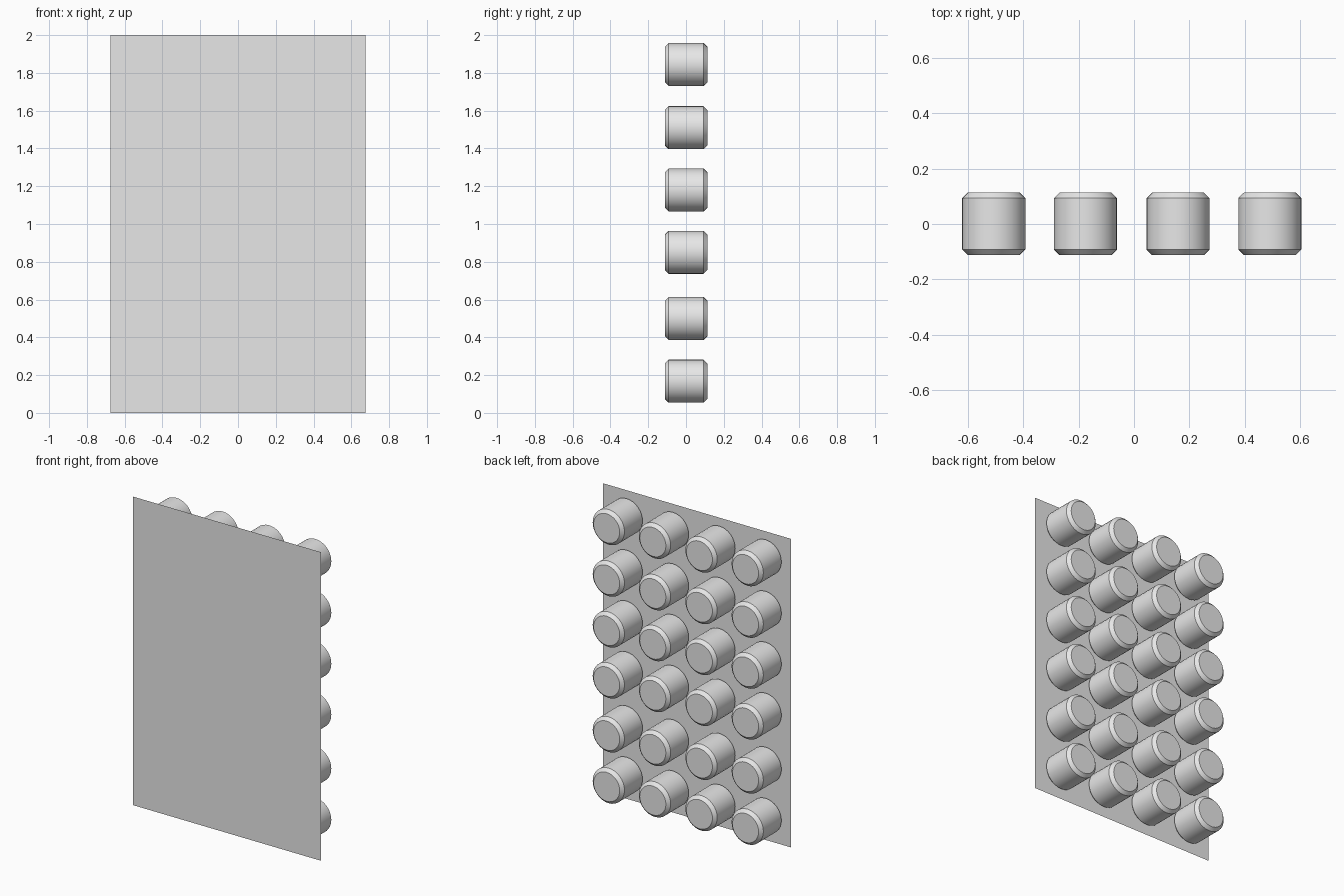
import bpy, bmesh
from math import radians
from mathutils import Matrix

old = bpy.data.objects.get("Cube")
if old:
    bpy.data.objects.remove(old, do_unlink=True)

# One plain grey for everything
GREY = (0.8, 0.8, 0.8, 1.0)
grey = bpy.data.materials.new("light_grey")
grey.use_nodes = True
grey.diffuse_color = GREY
for node in grey.node_tree.nodes:
    if node.type == 'BSDF_PRINCIPLED':
        node.inputs["Base Color"].default_value = GREY

WIDTH, HEIGHT = 1.35, 2.0
FRONT, BACK = -0.113, 0.113
RADIUS, CHAMFER = 0.114, 0.02
COLUMNS = (-0.506, -0.175, 0.159, 0.49)
ROWS = (0.168, 0.5, 0.85, 1.18, 1.51, 1.844)


def finish(bm, name):
    mesh = bpy.data.meshes.new(name)
    bm.to_mesh(mesh)
    bm.free()
    mesh.materials.append(grey)
    obj = bpy.data.objects.new(name, mesh)
    bpy.context.collection.objects.link(obj)
    return obj


# Thin backing sheet, facing the front
bm = bmesh.new()
bmesh.ops.create_grid(bm, x_segments=1, y_segments=1, size=0.5)
bm.transform(Matrix.Translation((0, FRONT, HEIGHT / 2))
             @ Matrix.Rotation(radians(90), 4, 'X')
             @ Matrix.Diagonal((WIDTH, HEIGHT, 1, 1)))
sheet = finish(bm, "backing_sheet")

# Make sure the sheet spans its full width and height
size = sheet.data.vertices[0].co.x
if abs(abs(size) - WIDTH / 2) > 0.001:
    fit = WIDTH / 2 / abs(size)
    for v in sheet.data.vertices:
        v.co.x *= fit
        v.co.z = HEIGHT / 2 + (v.co.z - HEIGHT / 2) * fit

# Chamfered round peg, its axis pointing to the back
bm = bmesh.new()
start = FRONT + 0.001
bmesh.ops.create_cone(bm, cap_ends=True, segments=32, radius1=RADIUS,
                      radius2=RADIUS, depth=BACK - start)
rims = [e for e in bm.edges if abs(e.verts[0].co.z - e.verts[1].co.z) < 0.001]
bmesh.ops.bevel(bm, geom=rims, offset=CHAMFER, segments=1, affect='EDGES')
bm.transform(Matrix.Rotation(radians(-90), 4, 'X'))
bmesh.ops.recalc_face_normals(bm, faces=bm.faces)
peg = finish(bm, "peg")

# Smooth barrel with crisp chamfer edges
bpy.ops.object.select_all(action='DESELECT')
peg.select_set(True)
bpy.context.view_layer.objects.active = peg
bpy.ops.object.shade_smooth_by_angle(angle=radians(30))

# Array of pegs sharing one mesh
for r, z in enumerate(ROWS):
    for c, x in enumerate(COLUMNS):
        copy = peg if r == c == 0 else peg.copy()
        if copy is not peg:
            bpy.context.collection.objects.link(copy)
        copy.name = f"peg_row{r + 1}_column{c + 1}"
        copy.location = (x, (start + BACK) / 2, z)
